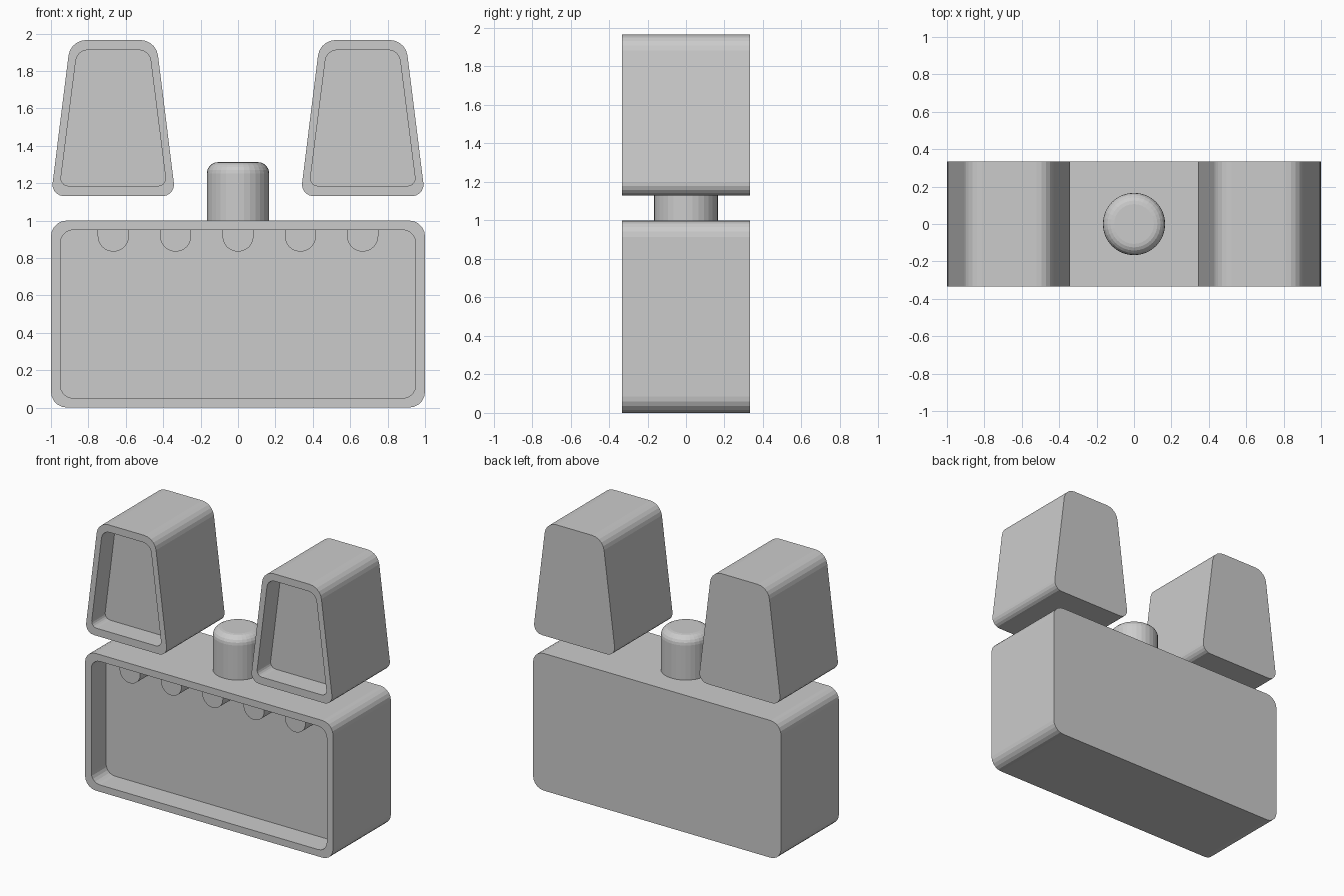
import bpy, bmesh, math
from mathutils import Vector

if "Cube" in bpy.data.objects:
    bpy.data.objects.remove(bpy.data.objects["Cube"])

DEPTH = 1 / 3          # half thickness of the whole model
SEG = 5                # facets per rounded corner


def rounded(corners):
    """Fillet a convex outline given as (x, z, radius), counter-clockwise."""
    pts = []
    n = len(corners)
    for i, (x, z, r) in enumerate(corners):
        p = Vector((x, z))
        a = (Vector(corners[i - 1][:2]) - p).normalized()
        b = (Vector(corners[(i + 1) % n][:2]) - p).normalized()
        half = a.angle(b) / 2
        c = p + (a + b).normalized() * r / math.sin(half)
        start = p + a * r / math.tan(half) - c
        sweep = math.pi - 2 * half
        for k in range(SEG + 1):
            t = sweep * k / SEG
            pts.append((c.x + start.x * math.cos(t) - start.y * math.sin(t),
                        c.y + start.x * math.sin(t) + start.y * math.cos(t)))
    return pts


def loft(name, rings):
    """Skin a list of (outline, y) rings and cap both ends."""
    bm = bmesh.new()
    loops = [[bm.verts.new((x, y, z)) for x, z in pts] for pts, y in rings]
    for l0, l1 in zip(loops, loops[1:]):
        for i in range(len(l0)):
            j = (i + 1) % len(l0)
            bm.faces.new((l0[i], l0[j], l1[j], l1[i]))
    bm.faces.new(loops[0])
    bm.faces.new(loops[-1])
    bmesh.ops.recalc_face_normals(bm, faces=bm.faces)
    me = bpy.data.meshes.new(name)
    bm.to_mesh(me)
    bm.free()
    ob = bpy.data.objects.new(name, me)
    bpy.context.collection.objects.link(ob)
    return ob


def tray(name, outer, inner, recess):
    """Solid block with a recess sunk in its front face."""
    o, i = rounded(outer), rounded(inner)
    return loft(name, [(o, DEPTH), (o, -DEPTH), (i, -DEPTH), (i, -DEPTH + recess)])


def trapezoid(cx, z0, z1, w0, w1, r0, r1):
    return [(cx - w0, z0, r0), (cx + w0, z0, r0), (cx + w1, z1, r1), (cx - w1, z1, r1)]


# Main body
tray("body", trapezoid(0, 0, 1, 1, 1, .085, .085),
     trapezoid(0, .05, .95, .95, .95, .07, .07), .17)

# Tapered towers floating above the body, mirrored left to right
tower = tray("towers", trapezoid(.667, 1.13, 1.965, .333, .229, .062, .095),
             trapezoid(.667, 1.185, 1.912, .285, .193, .04, .065), .155)
tower.modifiers.new("mirror", 'MIRROR')

# Round-ended teeth hanging inside the body recess
R = 1 / 12
for k in range(-2, 3):
    cx = k / 3
    arc = [(cx + R * math.cos(math.pi + math.pi * t / 12),
            .917 + R * math.sin(math.pi + math.pi * t / 12)) for t in range(13)]
    prof = arc + [(cx + R, .95), (cx - R, .95)]
    loft(f"tooth_{k + 3}", [(prof, -DEPTH + .04), (prof, -DEPTH + .17)])

# Knob with rounded top edge
bpy.ops.mesh.primitive_cylinder_add(vertices=32, radius=1 / 6, depth=.312,
                                    location=(0, 0, 1.156))
knob = bpy.context.object
knob.name = "knob"
bm = bmesh.new()
bm.from_mesh(knob.data)
top = [e for e in bm.edges if all(v.co.z > 0 for v in e.verts)]
bmesh.ops.bevel(bm, geom=top, offset=.06, segments=5, profile=.5, affect='EDGES')
bm.to_mesh(knob.data)
bm.free()
